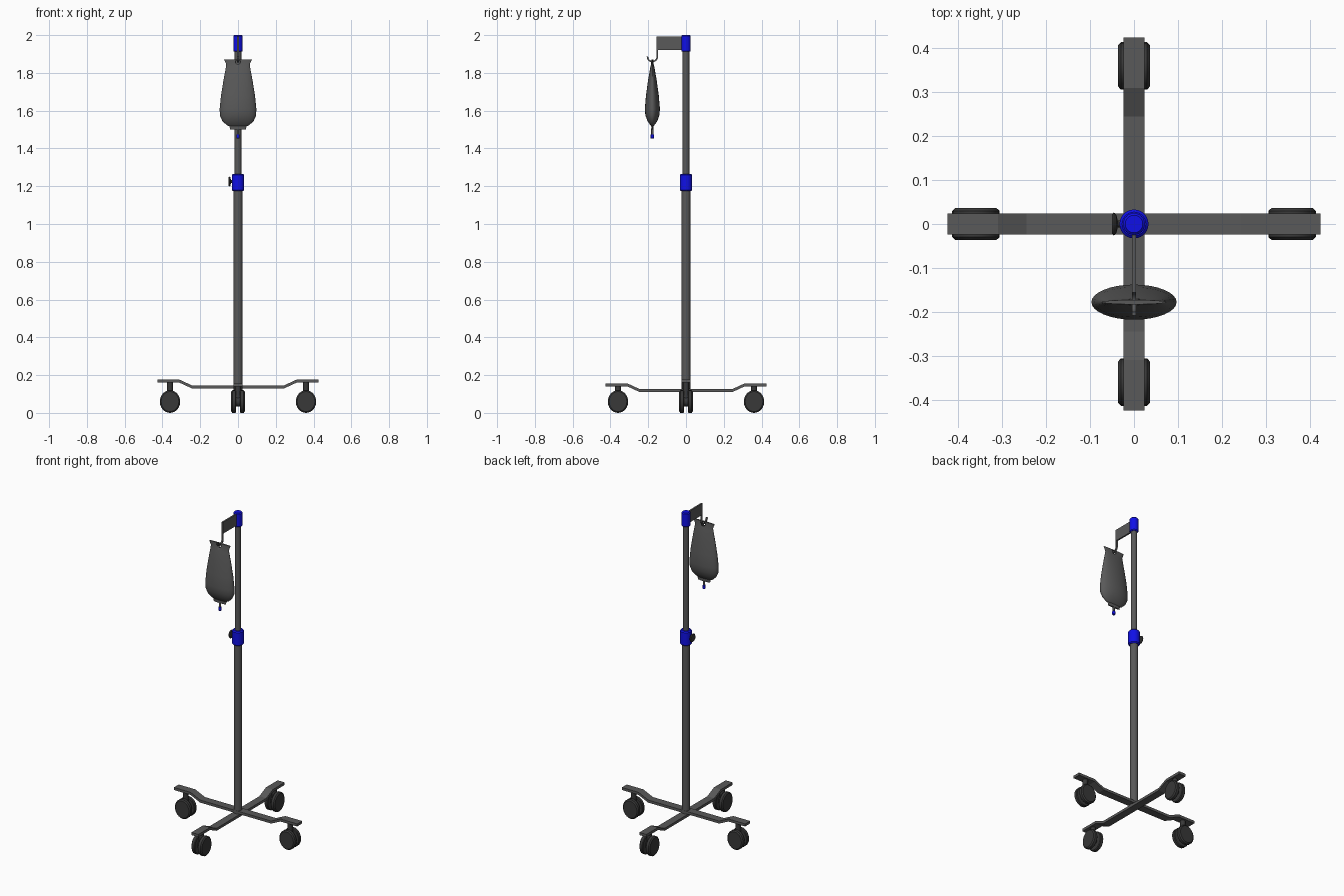
import bpy, bmesh, math
from mathutils import Matrix, Vector

cube = bpy.data.objects.get("Cube")
if cube:
    bpy.data.objects.remove(cube, do_unlink=True)


def material(name, rgb):
    m = bpy.data.materials.new(name)
    m.use_nodes = True
    m.diffuse_color = (*rgb, 1)
    m.node_tree.nodes["Principled BSDF"].inputs["Base Color"].default_value = (*rgb, 1)
    return m


GREY = material("metal grey", (0.1, 0.1, 0.1))
DARK = material("rubber dark grey", (0.04, 0.04, 0.04))
BLUE = material("plastic blue", (0.005, 0.005, 0.8))


def finish(name, bm, mat, smooth=True):
    bmesh.ops.recalc_face_normals(bm, faces=bm.faces)
    me = bpy.data.meshes.new(name)
    bm.to_mesh(me)
    bm.free()
    ob = bpy.data.objects.new(name, me)
    bpy.context.collection.objects.link(ob)
    me.materials.append(mat)
    if smooth:
        bpy.ops.object.select_all(action='DESELECT')
        ob.select_set(True)
        bpy.context.view_layer.objects.active = ob
        bpy.ops.object.shade_smooth_by_angle(angle=math.radians(35))
    return ob


def loft(name, rings, mat, centre=(0, 0, 0), rot=Matrix(), sides=24):
    """Stack elliptical rings (height, half width, half depth) and cap both ends."""
    bm = bmesh.new()
    place = Matrix.Translation(centre) @ rot
    loops = []
    for h, rx, ry in rings:
        loops.append([bm.verts.new(place @ Vector((rx * math.cos(a), ry * math.sin(a), h)))
                      for a in (2 * math.pi * i / sides for i in range(sides))])
    for a, b in zip(loops, loops[1:]):
        for i in range(sides):
            j = (i + 1) % sides
            bm.faces.new((a[i], a[j], b[j], b[i]))
    bm.faces.new(loops[0])
    bm.faces.new(loops[-1])
    return finish(name, bm, mat)


def tube(name, z0, z1, r, mat, bevel=0.0, **kw):
    rings = [(z0, r, r), (z1, r, r)]
    if bevel:
        s = r - bevel
        rings = [(z0, s, s), (z0 + bevel, r, r), (z1 - bevel, r, r), (z1, s, s)]
    return loft(name, rings, mat, **kw)


def extrude(name, outline, half, mat, turn=0):
    """Extrude an outline drawn in the XZ plane to both sides along Y."""
    bm = bmesh.new()
    face = bm.faces.new([bm.verts.new((u, -half, z)) for u, z in outline])
    new = bmesh.ops.extrude_face_region(bm, geom=[face])["geom"]
    bmesh.ops.translate(bm, vec=(0, 2 * half, 0),
                        verts=[v for v in new if isinstance(v, bmesh.types.BMVert)])
    bmesh.ops.rotate(bm, verts=bm.verts, matrix=Matrix.Rotation(turn, 3, 'Z'))
    return finish(name, bm, mat, False)


# Crossed base bars, each raised at both ends
def base_bar(name, z, turn):
    half = [(0.245, z), (0.31, z + 0.03), (0.425, z + 0.03)]
    low = [(-u, h) for u, h in reversed(half)] + half
    top = [(u, h + 0.016) for u, h in reversed(low)]
    extrude(name, low + top, 0.024, GREY, turn)


base_bar("base_bar_side", 0.13, 0)
base_bar("base_bar_front_back", 0.11, math.pi / 2)

# Twin wheel casters
for label, turn, top in (("left", 0, 0.162), ("back", 1, 0.142),
                         ("right", 2, 0.162), ("front", 3, 0.142)):
    spin = Matrix.Rotation(turn * math.pi / 2, 4, 'Z')
    hub = spin @ Vector((0.36, 0, 0.06))
    lay = spin @ Matrix.Rotation(math.pi / 2, 4, 'X')
    tube(label + "_caster_stem", 0.06, top, 0.015, DARK, centre=(hub.x, hub.y, 0), sides=16)
    tube(label + "_caster_axle", -0.02, 0.02, 0.025, DARK, centre=hub, rot=lay, sides=16)
    for side, s in (("a", 1), ("b", -1)):
        loft(f"{label}_wheel_{side}",
             [(s * 0.01, 0.05, 0.056), (s * 0.014, 0.054, 0.06),
              (s * 0.03, 0.054, 0.06), (s * 0.036, 0.047, 0.053)],
             DARK, centre=hub, rot=lay)

# Telescopic pole with collar and cap
tube("lower_pole", 0.112, 1.2, 0.024, GREY)
tube("upper_pole", 1.19, 1.98, 0.0175, GREY)
tube("collar", 1.175, 1.265, 0.033, BLUE, 0.006)
tube("top_cap", 1.912, 2.0, 0.025, BLUE, 0.005)

# Tightening knob on the right of the collar
to_right = Matrix.Rotation(-math.pi / 2, 4, 'Y')
loft("clamp_knob", [(0.025, 0.008, 0.008), (0.037, 0.008, 0.008), (0.041, 0.023, 0.023),
                    (0.046, 0.026, 0.026), (0.05, 0.022, 0.022)],
     DARK, centre=(0, 0, 1.225), rot=to_right)

# Arm plate and hook, drawn as one outline
HOOK_Y, HOOK_Z = -0.178, 1.886
arc = [math.pi * i / 12 for i in range(13)]
outer = [(HOOK_Y + 0.03 * math.cos(a), HOOK_Z - 0.03 * math.sin(a)) for a in arc]
inner = [(HOOK_Y + 0.022 * math.cos(a), HOOK_Z - 0.022 * math.sin(a)) for a in reversed(arc)]
outline = [(-0.018, 1.993), (-0.018, 1.922), (-0.148, 1.922)] + outer + inner + [(-0.156, 1.993)]
extrude("arm_and_hook", outline, 0.005, GREY, math.pi / 2)

# Fluid bag with a hanging hole
bag = loft("fluid_bag", [
    (1.5, 0.042, 0.005), (1.518, 0.045, 0.006), (1.522, 0.058, 0.01), (1.545, 0.083, 0.026),
    (1.575, 0.096, 0.037), (1.61, 0.097, 0.04), (1.68, 0.09, 0.034), (1.76, 0.077, 0.023),
    (1.83, 0.064, 0.011), (1.845, 0.062, 0.007), (1.872, 0.074, 0.005)],
    GREY, centre=(0, HOOK_Y, 0), sides=32)
cutter = tube("hole_cutter", -0.1, 0.1, 0.012, GREY, centre=(0, HOOK_Y, 1.857),
              rot=Matrix.Rotation(math.pi / 2, 4, 'X'), sides=16)
cut = bag.modifiers.new("hanging_hole", 'BOOLEAN')
cut.operation = 'DIFFERENCE'
cut.object = cutter
bpy.context.view_layer.objects.active = bag
bpy.ops.object.modifier_apply(modifier=cut.name)
bpy.data.objects.remove(cutter, do_unlink=True)

# Outlet port with its coloured tip
tube("bag_port", 1.47, 1.505, 0.006, GREY, centre=(0, HOOK_Y, 0), sides=12)
tube("port_tip", 1.452, 1.475, 0.009, BLUE, 0.002, centre=(0, HOOK_Y, 0), sides=12)
